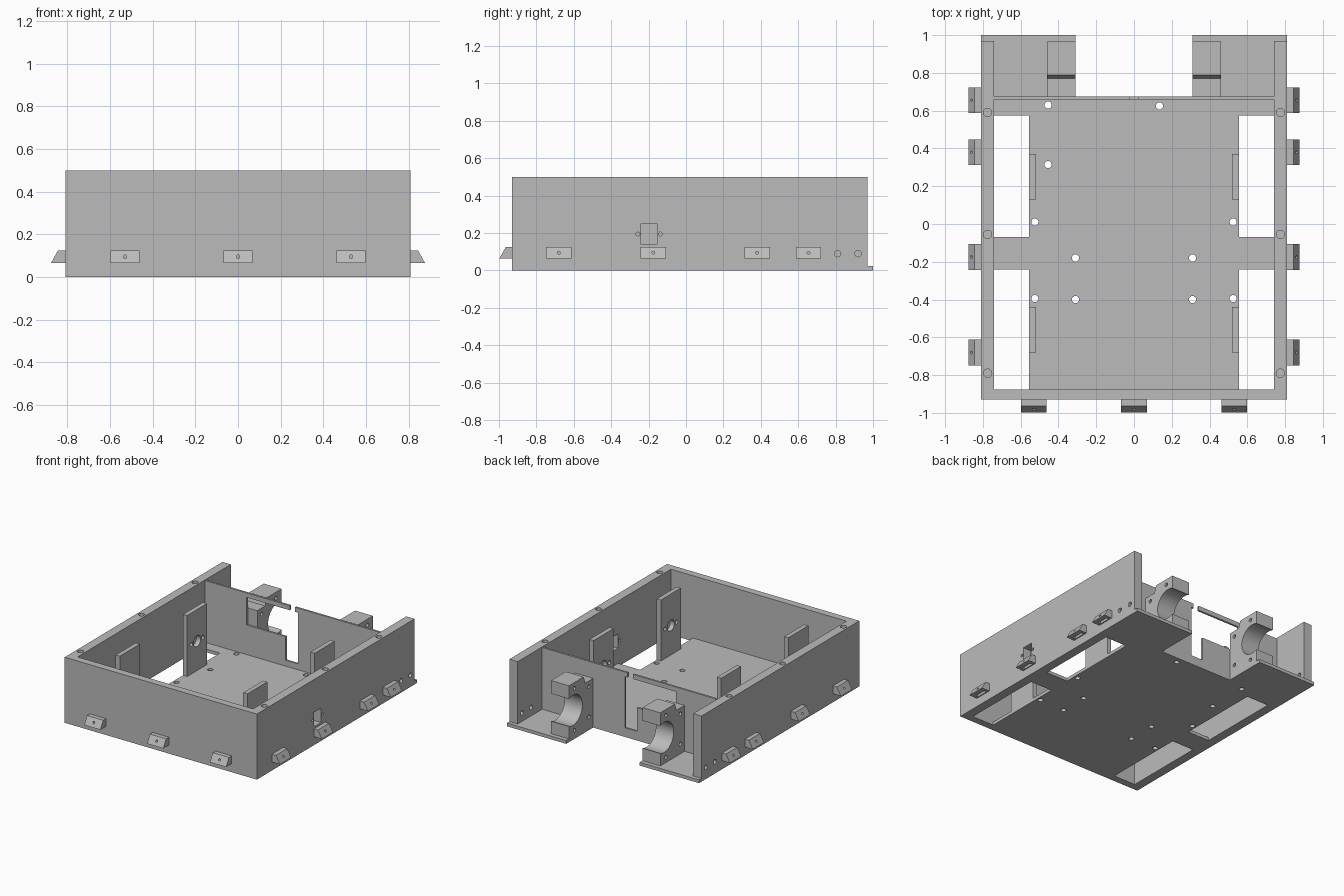
import bpy, bmesh, math
from mathutils import Matrix, Vector

if "Cube" in bpy.data.objects:
    bpy.data.objects.remove(bpy.data.objects["Cube"])

grey = bpy.data.materials.new("plain_grey")
grey.use_nodes = True
COLOR = (0.5, 0.5, 0.5, 1)
grey.diffuse_color = COLOR
grey.node_tree.nodes["Principled BSDF"].inputs["Base Color"].default_value = COLOR


def add_box(bm, x, y, z):
    mid = [(a + b) / 2 for a, b in (x, y, z)]
    size = [b - a for a, b in (x, y, z)]
    mat = Matrix.Translation(mid) @ Matrix.Diagonal((*size, 1))
    bmesh.ops.create_cube(bm, size=1, matrix=mat)


def add_rod(bm, center, radius, length, axis="Z", sides=24):
    rot = {"X": Matrix.Rotation(math.pi / 2, 4, "Y"),
           "Y": Matrix.Rotation(math.pi / 2, 4, "X"), "Z": Matrix()}[axis]
    bmesh.ops.create_cone(bm, cap_ends=True, segments=sides, radius1=radius, radius2=radius,
                          depth=length, matrix=Matrix.Translation(center) @ rot)


def add_prism(bm, points, direction):
    """Extrude a closed outline of 3D points along a direction."""
    face = bm.faces.new([bm.verts.new(p) for p in points])
    out = bmesh.ops.extrude_face_region(bm, geom=[face])
    verts = [v for v in out["geom"] if isinstance(v, bmesh.types.BMVert)]
    bmesh.ops.translate(bm, vec=Vector(direction), verts=verts)
    bmesh.ops.recalc_face_normals(bm, faces=bm.faces[:])


def make(name, bm):
    mesh = bpy.data.meshes.new(name)
    bm.to_mesh(mesh)
    bm.free()
    ob = bpy.data.objects.new(name, mesh)
    bpy.context.collection.objects.link(ob)
    mesh.materials.append(grey)
    return ob


def box(name, x, y, z):
    bm = bmesh.new()
    add_box(bm, x, y, z)
    return make(name, bm)


def cut(ob, cutter_bm):
    """Subtract the cutter mesh from the object and discard the cutter."""
    cutter = make("cutter", cutter_bm)
    cutter.hide_render = True
    mod = ob.modifiers.new("cut", "BOOLEAN")
    mod.operation, mod.solver, mod.object = "DIFFERENCE", "EXACT", cutter
    bpy.ops.object.select_all(action="DESELECT")
    bpy.context.view_layer.objects.active = ob
    ob.select_set(True)
    bpy.ops.object.modifier_apply(modifier=mod.name)
    bpy.data.objects.remove(cutter)
    bpy.ops.object.shade_smooth_by_angle(angle=math.radians(30))


FLOOR = 0.025
TOP = 0.5

# Floor with rear notch, four side windows and screw holes
floor = box("floor_plate", (-0.81, 0.81), (-0.93, 1.0), (0, FLOOR))
bm = bmesh.new()
add_box(bm, (-0.31, 0.31), (0.675, 1.1), (-0.1, 0.1))
holes = [(-0.455, 0.63), (-0.455, 0.315), (0.135, 0.625)]
for s in (-1, 1):
    xs = sorted((s * 0.555, s * 0.74))
    for ys in ((-0.875, -0.24), (-0.07, 0.575)):
        add_box(bm, xs, ys, (-0.1, 0.1))
    holes += [(s * 0.525, 0.01), (s * 0.525, -0.395), (s * 0.31, -0.18), (s * 0.31, -0.4)]
for x, y in holes:
    add_rod(bm, (x, y, 0), 0.019, 0.2)
cut(floor, bm)

# Front wall
box("front_wall", (-0.74, 0.74), (-0.93, -0.875), (FLOOR, TOP))

# Side walls with lid screw holes, rear cross holes and a switch opening on one side
for s, side in ((-1, "right"), (1, "left")):
    wall = box(side + "_wall", sorted((s * 0.74, s * 0.81)), (-0.93, 0.97), (FLOOR, TOP))
    bm = bmesh.new()
    for y in (-0.79, -0.055, 0.59):
        add_rod(bm, (s * 0.775, y, TOP), 0.022, 0.2)
    for y in (0.81, 0.92):
        add_rod(bm, (s * 0.775, y, 0.09), 0.017, 0.2, "X")
    if s > 0:
        add_box(bm, (0.7, 0.9), (-0.24, -0.155), (0.14, 0.25))
        for y in (-0.257, -0.138):
            add_rod(bm, (0.775, y, 0.195), 0.01, 0.2, "X")
    cut(wall, bm)

# Thin rear panel with a stepped cable opening
panel = box("rear_panel", (-0.74, 0.74), (0.66, 0.675), (FLOOR, 0.495))
bm = bmesh.new()
outline = [(-0.39, 0.25), (-0.06, 0.25), (-0.06, 0.07), (0.042, 0.07), (0.042, 0.46),
           (0.02, 0.46), (0.02, 0.6), (-0.025, 0.6), (-0.025, 0.46), (-0.39, 0.46)]
add_prism(bm, [(x, 0.6, z) for x, z in outline], (0, 0.15, 0))
cut(panel, bm)

# Upright plates inside, each with a shaft hole and two screw holes
for s, side in ((-1, "right"), (1, "left")):
    for y, place in ((-0.56, "front"), (0.25, "rear")):
        plate = box(f"{place}_{side}_upright", sorted((s * 0.52, s * 0.555)),
                    (y - 0.12, y + 0.12), (FLOOR, 0.49))
        bm = bmesh.new()
        add_rod(bm, (s * 0.54, y, 0.25), 0.042, 0.2, "X")
        for d in (-0.07, 0.07):
            add_rod(bm, (s * 0.54, y + d, 0.25), 0.015, 0.2, "X")
        cut(plate, bm)

# Rear clamps: stepped blocks with a round seat open to the back
for s, side in ((-1, "right"), (1, "left")):
    bm = bmesh.new()
    outline = [(0.675, FLOOR), (0.967, FLOOR), (0.967, 0.43), (0.79, 0.43),
               (0.77, 0.375), (0.675, 0.375)]
    add_prism(bm, [(s * 0.31, y, z) for y, z in outline], (s * 0.15, 0, 0))
    clamp = make(side + "_rear_clamp", bm)
    bm = bmesh.new()
    add_rod(bm, (s * 0.385, 0.92, 0.225), 0.115, 0.4, "X", 48)
    for y, z in ((0.725, 0.33), (0.725, 0.1), (0.9, 0.385), (0.9, 0.065)):
        add_rod(bm, (s * 0.385, y, z), 0.014, 0.4, "X", 16)
    cut(clamp, bm)


# Wedge lugs around the outside, hollow from below with a small screw hole
def lug(name, location, angle):
    bm = bmesh.new()
    outline = [(0, 0.065), (0.067, 0.065), (0.034, 0.125), (0, 0.125)]
    add_prism(bm, [(-0.068, y, z) for y, z in outline], (0.136, 0, 0))
    ob = make(name, bm)
    bm = bmesh.new()
    add_box(bm, (-0.045, 0.045), (0.008, 0.03), (0.03, 0.11))
    cut(ob, bm)
    bm = bmesh.new()
    add_rod(bm, (0, 0.06, 0.095), 0.008, 0.08, "Y", 12)
    cut(ob, bm)
    ob.location = location
    ob.rotation_euler.z = angle


for i, x in enumerate((-0.53, 0, 0.53)):
    lug(f"front_lug_{i + 1}", (x, -0.93, 0), math.pi)
for i, y in enumerate((-0.68, -0.175, 0.38, 0.655)):
    lug(f"left_lug_{i + 1}", (0.81, y, 0), -math.pi / 2)
    lug(f"right_lug_{i + 1}", (-0.81, y, 0), math.pi / 2)
